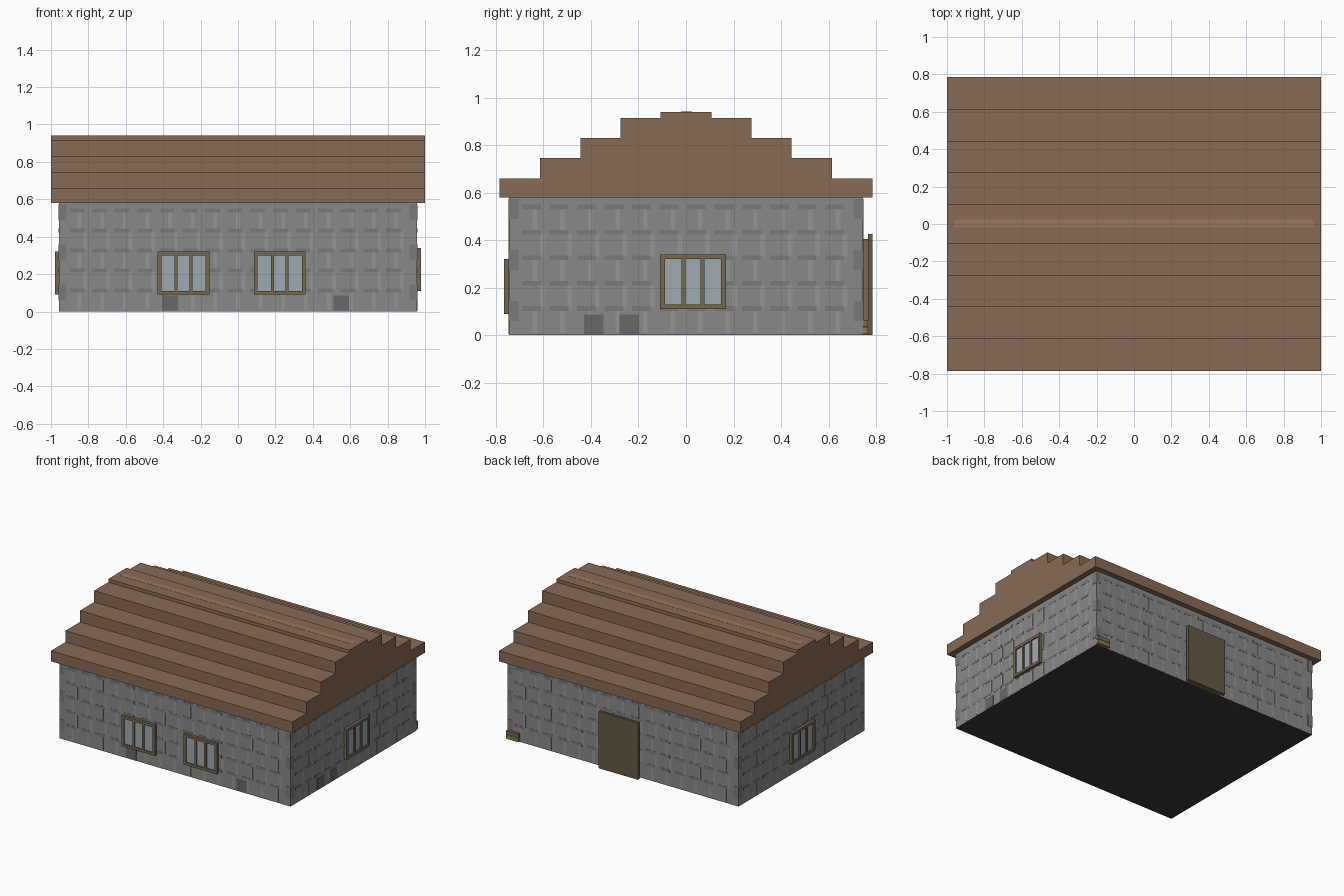
import bpy, bmesh
from mathutils import Matrix, Vector
from math import radians

if "Cube" in bpy.data.objects:
    bpy.data.objects.remove(bpy.data.objects["Cube"])

WX, WY, WH = 0.957, 0.745, 0.58      # wall half sizes and height


def material(name, r, g, b):
    m = bpy.data.materials.new(name)
    m.diffuse_color = (r, g, b, 1)
    m.use_nodes = True
    m.node_tree.nodes["Principled BSDF"].inputs["Base Color"].default_value = m.diffuse_color
    return m


STONE = material("stone", 0.25, 0.25, 0.25)
DARK_STONE = material("dark_stone", 0.19, 0.19, 0.19)
PALE_STONE = material("pale_stone", 0.30, 0.30, 0.30)
VENT = material("vent_stone", 0.14, 0.14, 0.14)
BASE = material("base", 0.04, 0.04, 0.04)
TILE = material("roof_tile", 0.25, 0.145, 0.09)
RIDGE = material("ridge_tile", 0.32, 0.19, 0.12)
WOOD = material("window_wood", 0.18, 0.14, 0.08)
DOOR = material("door_wood", 0.13, 0.10, 0.055)
GLASS = material("glass", 0.34, 0.40, 0.44)
STEP = material("step_wood", 0.27, 0.20, 0.11)


def boxes(name, spans, mat, matrix=Matrix()):
    """One object made of boxes given as (x0, x1, y0, y1, z0, z1)."""
    bm = bmesh.new()
    for x0, x1, y0, y1, z0, z1 in spans:
        centre = Vector((x0 + x1, y0 + y1, z0 + z1)) / 2
        m = Matrix.Translation(centre) @ Matrix.Diagonal((x1 - x0, y1 - y0, z1 - z0, 1))
        bmesh.ops.create_cube(bm, size=1, matrix=matrix @ m)
    me = bpy.data.meshes.new(name)
    bm.to_mesh(me)
    bm.free()
    me.materials.append(mat)
    ob = bpy.data.objects.new(name, me)
    bpy.context.collection.objects.link(ob)
    return ob


def side(angle, dist):
    """Wall space: x along the wall seen from outside, -y outward."""
    return Matrix.Rotation(radians(angle), 4, 'Z') @ Matrix.Translation((0, -dist, 0))


SIDES = {"front": (side(0, WY), WX), "right": (side(90, WX), WY),
         "back": (side(180, WY), WX), "left": (side(270, WX), WY)}

# walls with a dark underside
walls = boxes("walls", [(-WX, WX, -WY, WY, 0, WH)], STONE)
walls.data.materials.append(BASE)
for p in walls.data.polygons:
    if p.normal.z < -0.5:
        p.material_index = 1

# stone courses: dark joints and pale uprights lying almost flush on each wall
for name, (m, half) in SIDES.items():
    dark, pale = [], []
    for row in range(5):
        z = 0.01 + row * 0.107
        n = int(2 * (half - 0.05) / 0.115)
        pitch = 2 * (half - 0.05) / n
        for i in range(n):
            x = -half + 0.05 + i * pitch
            shift = 0.03 if row % 2 else 0.0
            dark.append((x + 0.005, x + 0.085, -0.0015, 0, z + 0.092, z + 0.112))
            pale.append((x + 0.05 + shift, x + 0.07 + shift, -0.001, 0, z, z + 0.092))
        for s in (-1, 1):
            if row % 2 == 0:
                a, b = sorted((s * half, s * (half - 0.04)))
                dark.append((a, b, -0.002, 0, z + 0.05, z + 0.135))
    boxes(name + "_stone_joints", dark, DARK_STONE, m)
    boxes(name + "_stone_uprights", pale, PALE_STONE, m)

# dark blocks at the foot of the walls
for name, starts in (("front", (-0.405, 0.51)), ("right", (-0.43, -0.28))):
    boxes(name + "_dark_blocks", [(x, x + 0.083, -0.002, 0, 0.005, 0.087) for x in starts],
          VENT, SIDES[name][0])

# stepped roof, one stepped profile extruded along x
levels = [(0.785, 0.66), (0.615, 0.745), (0.443, 0.83), (0.275, 0.915), (0.108, 0.94)]
half_profile, z = [], WH
for y, top in levels:
    half_profile += [(y, z), (y, top)]
    z = top
profile = half_profile + [(-y, z) for y, z in reversed(half_profile)]
bm = bmesh.new()
face = bm.faces.new([bm.verts.new((-1, y, z)) for y, z in profile])
ext = bmesh.ops.extrude_face_region(bm, geom=[face])
bmesh.ops.translate(bm, vec=(2, 0, 0),
                    verts=[v for v in ext["geom"] if isinstance(v, bmesh.types.BMVert)])
bmesh.ops.recalc_face_normals(bm, faces=bm.faces)
me = bpy.data.meshes.new("roof")
bm.to_mesh(me)
bm.free()
me.materials.append(TILE)
bpy.context.collection.objects.link(bpy.data.objects.new("roof", me))
boxes("ridge_strip", [(-0.96, 0.96, -0.02, 0.025, 0.935, 0.941)], RIDGE)


# windows: frame, two mullions and a recessed pane
def window(name, wall, x0, z0):
    m = SIDES[wall][0]
    x1, z1, d, t = x0 + 0.277, z0 + 0.23, -0.021, 0.02
    bars = [(x0, x1, d, 0, z0, z0 + t), (x0, x1, d, 0, z1 - t, z1),
            (x0, x0 + t, d, 0, z0 + t, z1 - t), (x1 - t, x1, d, 0, z0 + t, z1 - t)]
    for k in (1, 2):
        c = x0 + t + k * (0.277 - 2 * t) / 3
        bars.append((c - 0.008, c + 0.008, d, 0, z0 + t, z1 - t))
    boxes(name + "_frame", bars, WOOD, m)
    boxes(name + "_glass", [(x0 + t, x1 - t, -0.012, 0, z0 + t, z1 - t)], GLASS, m)


window("front_left_window", "front", -0.43, 0.09)
window("front_right_window", "front", 0.085, 0.09)
window("right_window", "right", -0.109, 0.11)
window("left_window", "left", -0.14, 0.09)

# back door: inner lining and outer leaf
boxes("door_lining", [(-0.13, 0.155, WY, 0.765, 0, 0.405)], WOOD)
boxes("door_leaf", [(-0.15, 0.175, 0.765, 0.785, 0, 0.425)], DOOR)

# small pair of planks at the back corner
boxes("corner_lower_plank", [(0.855, WX, WY, 0.765, 0.005, 0.035)], STEP)
boxes("corner_upper_plank", [(0.855, WX, WY, 0.765, 0.037, 0.065)], WOOD)
